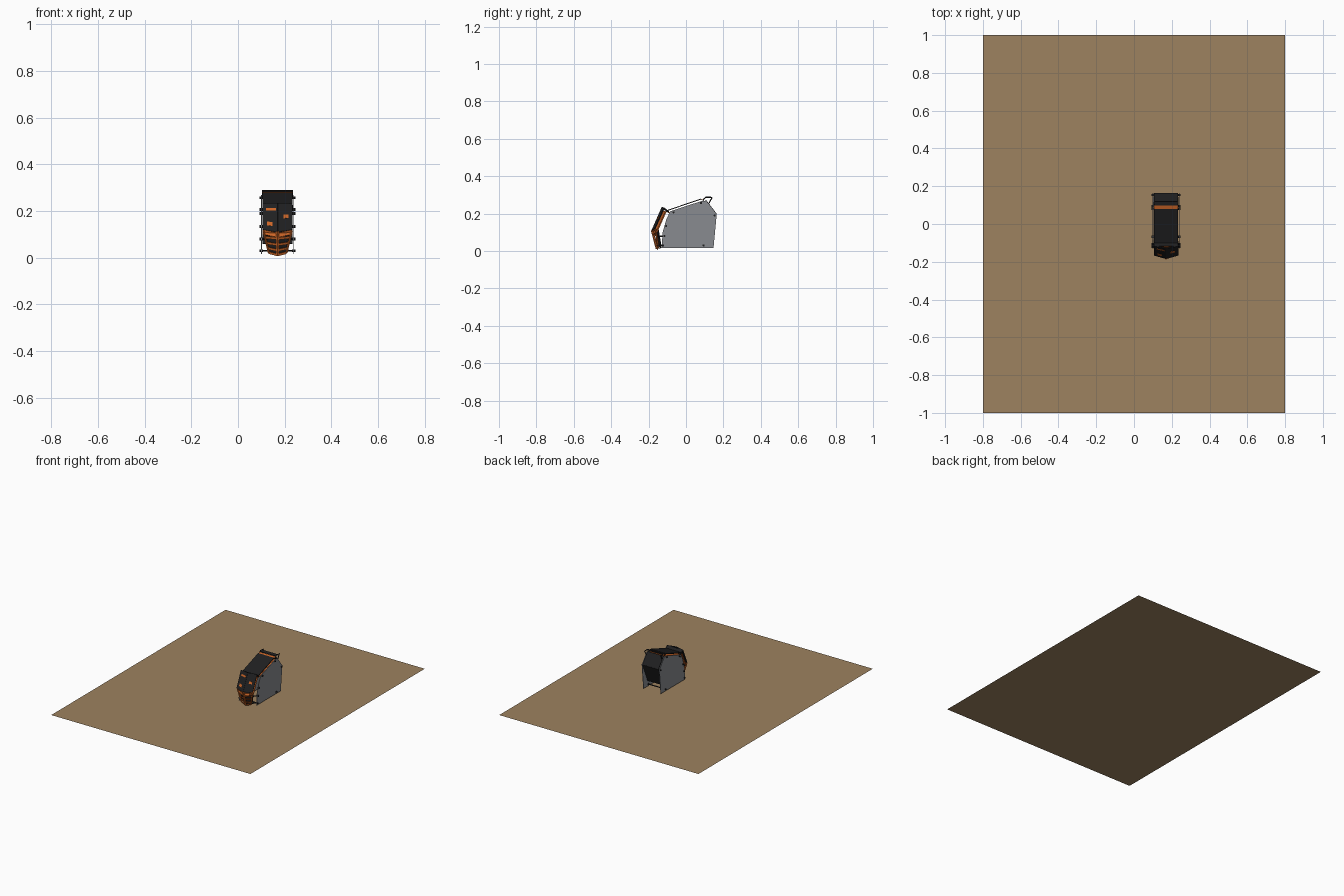
import bpy, bmesh, math
from mathutils import Vector

if "Cube" in bpy.data.objects:
    bpy.data.objects.remove(bpy.data.objects["Cube"])

CX = 0.17      # device centre line
HW = 0.064     # half width of the shell
PX = 0.0695    # side panel offset


def material(name, rgb):
    m = bpy.data.materials.new(name)
    m.diffuse_color = (*rgb, 1)
    m.use_nodes = True
    m.node_tree.nodes["Principled BSDF"].inputs["Base Color"].default_value = m.diffuse_color
    return m


BROWN = material("ground brown", (0.34, 0.225, 0.115))
GREY = material("panel grey", (0.25, 0.26, 0.28))
BLACK = material("matte black", (0.014, 0.014, 0.015))
ORANGE = material("orange", (0.60, 0.13, 0.02))


def finish(name, bm, mat):
    bmesh.ops.recalc_face_normals(bm, faces=bm.faces)
    me = bpy.data.meshes.new(name)
    bm.to_mesh(me)
    bm.free()
    me.materials.append(mat)
    ob = bpy.data.objects.new(name, me)
    bpy.context.collection.objects.link(ob)
    return ob


def plate(name, pts, t, mat):
    """Flat polygon thickened evenly about its middle; x is relative to the centre line."""
    bm = bmesh.new()
    p = [Vector((CX + x, y, z)) for x, y, z in pts]
    n = (p[1] - p[0]).cross(p[2] - p[0]).normalized() * t / 2
    a = [bm.verts.new(v + n) for v in p]
    b = [bm.verts.new(v - n) for v in p]
    bm.faces.new(a)
    bm.faces.new(b[::-1])
    for i in range(len(p)):
        j = (i + 1) % len(p)
        bm.faces.new((a[i], b[i], b[j], a[j]))
    return finish(name, bm, mat)


def strip(name, a, b, t, mat, hw=HW):
    """Plate across the full width between two (y, z) points."""
    return plate(name, [(-hw, *a), (hw, *a), (hw, *b), (-hw, *b)], t, mat)


def rod(name, a, b, r, mat, sides=8):
    bm = bmesh.new()
    a, b = Vector(a), Vector(b)
    d = b - a
    bmesh.ops.create_cone(bm, cap_ends=True, segments=sides, radius1=r, radius2=r, depth=d.length)
    rot = d.to_track_quat('Z', 'Y').to_matrix().to_4x4()
    bmesh.ops.transform(bm, matrix=rot, verts=bm.verts)
    bmesh.ops.translate(bm, vec=(a + b) / 2 + Vector((CX, 0, 0)), verts=bm.verts)
    return finish(name, bm, mat)


def lerp(a, b, t):
    return tuple(Vector(a).lerp(Vector(b), t))


# Ground sheet
bm = bmesh.new()
bm.faces.new([bm.verts.new((x, y, 0)) for x, y in ((-.8, -1), (.8, -1), (.8, 1), (-.8, 1))])
finish("ground_sheet", bm, BROWN)

# Side panels
OUTLINE = [(-.130, .016), (.147, .016), (.164, .195), (.108, .268), (.085, .268),
           (-.085, .212), (-.105, .17), (-.125, .10)]
BOLTS = [(-.122, .03), (.094, .03), (.153, .190), (.08, .257), (-.067, .207), (-.106, .134), (-.116, .08)]
for s, side in ((-1, "left"), (1, "right")):
    plate("side_panel_" + side, [(s * PX, y, z) for y, z in OUTLINE], .003, GREY)
    for i, (y, z) in enumerate(BOLTS):
        rod(f"bolt_{side}_{i}", (s * .062, y, z), (s * .077, y, z), .006, BLACK)

# Spacer rods across the base
for i, y in enumerate((-.122, .094)):
    rod(f"spacer_rod_{i}", (-.07, y, .03), (.07, y, .03), .004, BLACK)

# Roof: orange underlay, black covers and the orange band between them
strip("roof_underlay", (-.095, .205), (.09, .264), .004, ORANGE)
strip("roof_cover", (-.105, .215), (.080, .278), .005, BLACK)
strip("roof_band", (.080, .274), (.098, .280), .004, ORANGE)
strip("roof_rear_lip", (.098, .284), (.120, .289), .004, BLACK)

# Back: slanted panel and inner chute
strip("back_panel", (.105, .272), (.163, .197), .005, BLACK)
strip("back_chute", (.163, .197), (.105, .06), .004, BLACK)

# Rear corner brackets
for s, side in ((-1, "left"), (1, "right")):
    loop = [(.09, .27), (.105, .288), (.140, .287), (.122, .255)]
    for i in range(3):
        rod(f"rear_bracket_{side}_{i}", (s * HW, *loop[i]), (s * HW, *loop[i + 1]), .003, BLACK, 6)

# Front shell: prow-shaped black halves over an orange inner layer
TC, TE = (0, -.128, .234), (HW, -.115, .232)
BC, BE = (0, -.183, .108), (HW, -.165, .120)


def face_point(s, u, v, out=0.0):
    """u: centre to edge, v: top to bottom, on the sloping front half."""
    p = Vector(lerp(TC, TE, u)).lerp(Vector(lerp(BC, BE, u)), v)
    return (s * p.x, p.y - out * .9, p.z + out * .42)


def patch(name, s, u0, u1, v0, v1, out, t, mat):
    plate(name, [face_point(s, u, v, out) for u, v in ((u0, v0), (u1, v0), (u1, v1), (u0, v1))], t, mat)


for s, side in ((-1, "left"), (1, "right")):
    patch("front_shell_" + side, s, 0, 1, 0, 1, 0, .005, BLACK)
    patch("front_inner_" + side, s, 0, 1, .12, 1.12, -.016, .006, ORANGE)
    rod("front_strut_" + side, (s * .06, -.116, .226), (s * .06, -.092, .208), .005, BLACK)

# Orange window slots, placed unevenly
for i, (s, u0, u1, v0, v1) in enumerate(((-1, .12, .78, .18, .27), (1, .38, .72, .42, .55),
                                         (-1, .35, .72, .68, .82))):
    patch(f"window_slot_{i}", s, u0, u1, v0, v1, .003, .002, ORANGE)

# Strap joining the front shell to the roof
strip("front_top_strap", (-.118, .231), (-.097, .214), .004, BLACK)

# Lower grille: spine, side rails and slats
S0, S1 = (0, -.181, .112), (0, -.155, .012)
E0, E1 = (.061, -.163, .116), (.038, -.148, .022)
rod("grille_spine", S0, S1, .007, ORANGE, 6)
for s, side in ((-1, "left"), (1, "right")):
    m = lambda p: (s * p[0], p[1], p[2])
    rod("grille_rail_" + side, m(E0), m(E1), .005, ORANGE, 6)
    for i, t in enumerate((.02, .30, .56, .80, 1.0)):
        a, b, h = Vector(lerp(S0, S1, t)), Vector(lerp(E0, E1, t)), Vector((0, -.002, .005))
        plate(f"grille_slat_{side}_{i}", [m(a + h), m(b + h), m(b - h), m(a - h)], .004, ORANGE)
    back = Vector((0, .016, 0))
    plate("grille_backing_" + side,
          [m(Vector(p) + back) for p in (S0, E0, E1, S1)], .003, BLACK)
    # Hinge arms from the side panel to the grille
    for i, z in enumerate((.03, .08)):
        rod(f"grille_arm_{side}_{i}", (s * .062, -.118, z), (s * .045, -.150, z), .004, BLACK, 6)
